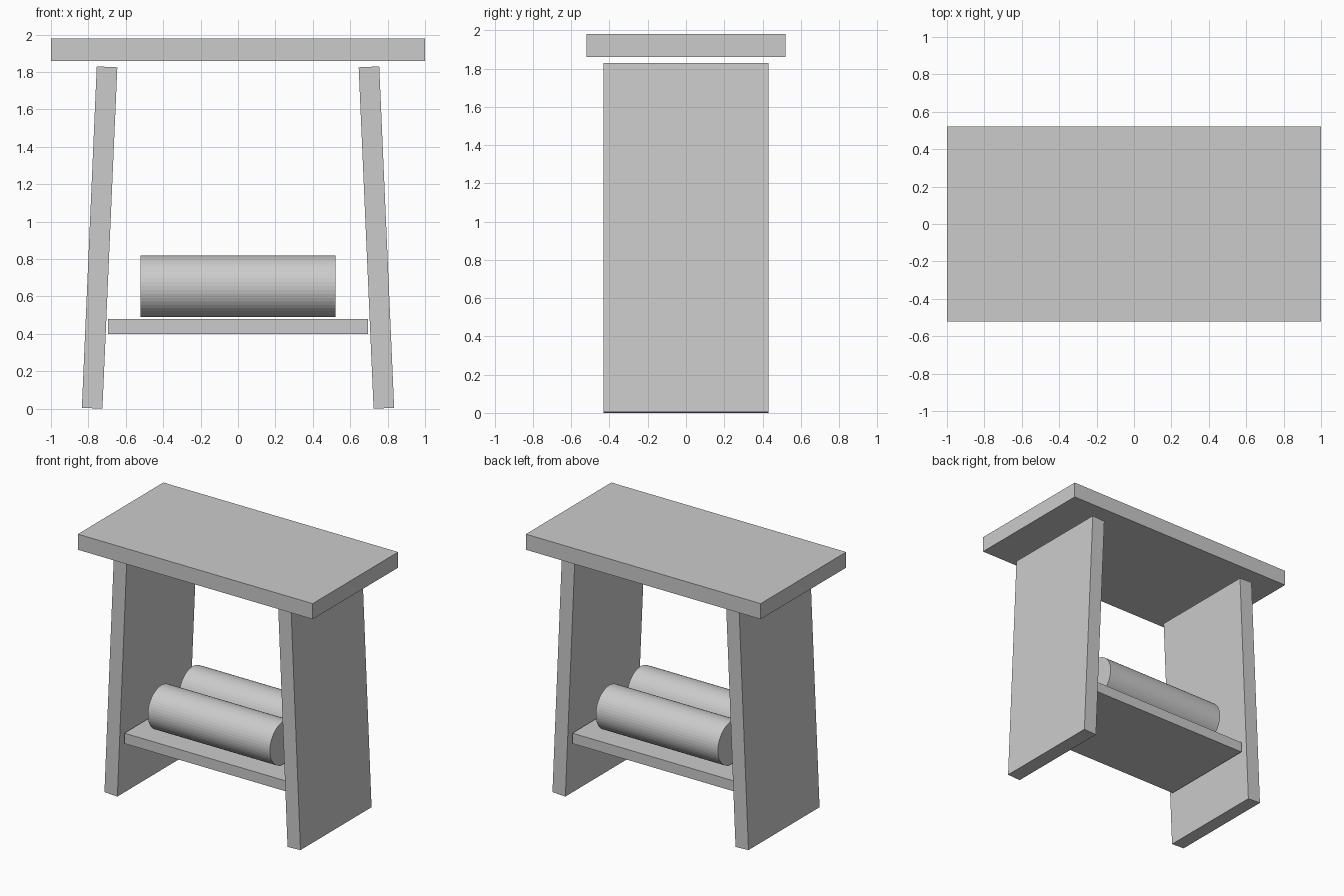
import bpy, math

cube = bpy.data.objects.get("Cube")
if cube:
    bpy.data.objects.remove(cube, do_unlink=True)

# One plain grey for every part
grey = bpy.data.materials.new("light grey")
grey.use_nodes = True
colour = (0.6, 0.6, 0.6, 1)
grey.diffuse_color = colour
grey.node_tree.nodes["Principled BSDF"].inputs["Base Color"].default_value = colour


def finish(name):
    obj = bpy.context.object
    obj.name = name
    obj.data.materials.append(grey)
    return obj


def board(name, size, location, tilt=0):
    bpy.ops.mesh.primitive_cube_add(size=1, location=location)
    obj = finish(name)
    obj.scale = size
    obj.rotation_euler.y = math.radians(tilt)
    return obj


def roll(name, y):
    bpy.ops.mesh.primitive_cylinder_add(
        vertices=48, radius=0.165, depth=1.04, location=(0, y, 0.655),
        rotation=(0, math.pi / 2, 0))
    return finish(name)


# Seat and lower shelf
board("seat", (2, 1.04, 0.12), (0, 0, 1.92))
board("shelf", (1.39, 0.78, 0.08), (0, 0, 0.44))

# Slab legs leaning inward at the top
for name, side in (("left_leg", 1), ("right_leg", -1)):
    board(name, (0.11, 0.865, 1.827), (side * 0.74, 0, 0.915), -side * 2.5)

# Two rolls lying on the shelf
for name, side in (("front_roll", -1), ("back_roll", 1)):
    roll(name, side * 0.19)
